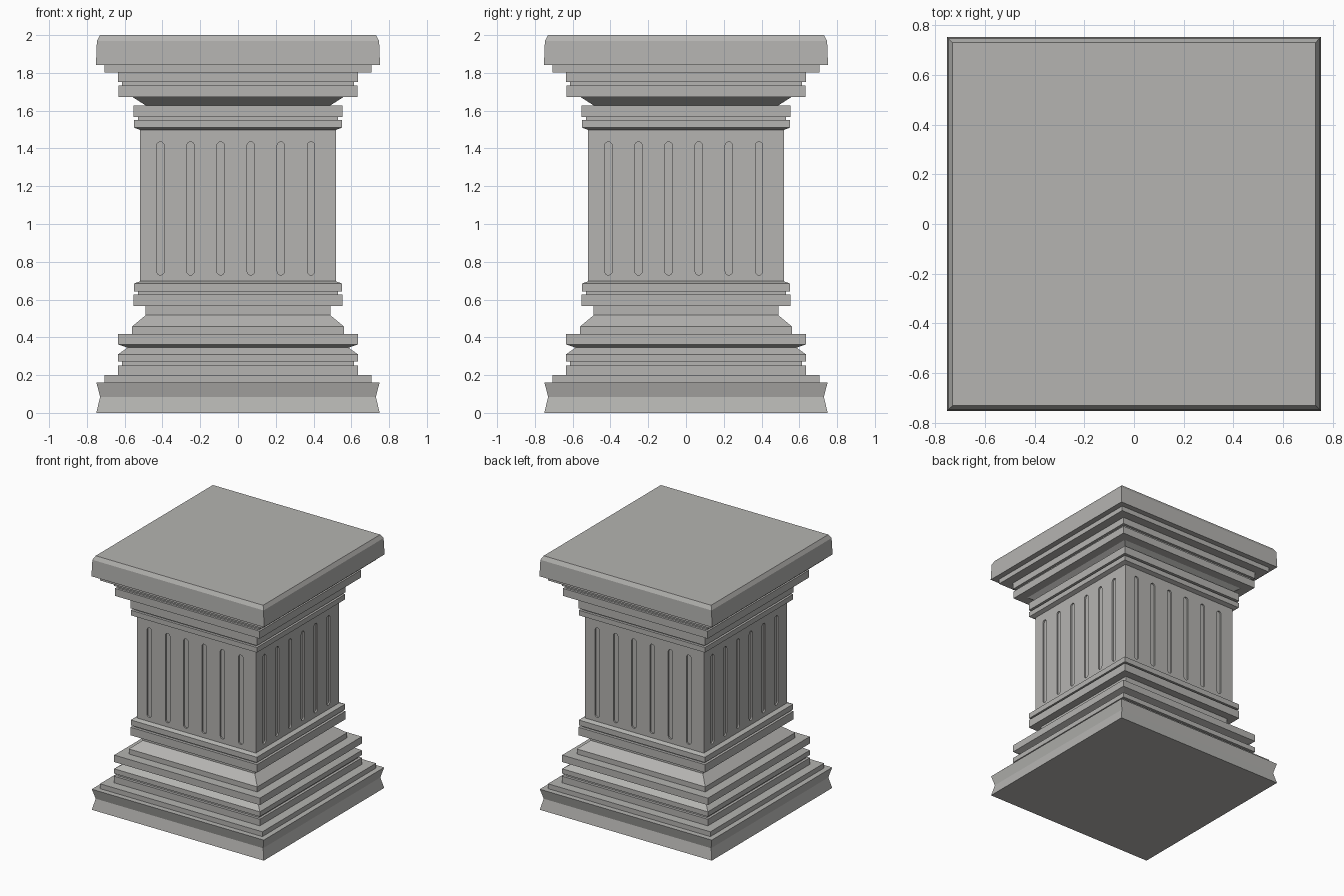
import bpy, bmesh, math
from mathutils import Matrix, Vector

if "Cube" in bpy.data.objects:
    bpy.data.objects.remove(bpy.data.objects["Cube"])

# Moulding profile: (half width, height), bottom to top
BASE = [(.75, 0), (.73, .085), (.75, .162), (.708, .162), (.708, .2), (.636, .2),
        (.636, .252), (.615, .252), (.615, .272), (.635, .272), (.635, .31),
        (.585, .345), (.635, .363), (.635, .418), (.56, .418), (.56, .458),
        (.489, .517), (.489, .565), (.552, .565), (.552, .628), (.53, .628),
        (.53, .643), (.55, .643), (.55, .685)]
SHAFT = [(.518, .697), (.518, 1.498)]
CAPITAL = [(.55, 1.51), (.55, 1.55), (.53, 1.55), (.53, 1.566), (.552, 1.566),
           (.552, 1.628), (.489, 1.628), (.56, 1.673), (.632, 1.673), (.632, 1.732),
           (.615, 1.732), (.615, 1.752), (.636, 1.752), (.636, 1.803), (.708, 1.803),
           (.708, 1.841), (.752, 1.841), (.747, 1.97), (.73, 2.0)]


def make_object(name, bm):
    bmesh.ops.recalc_face_normals(bm, faces=bm.faces)
    mesh = bpy.data.meshes.new(name)
    bm.to_mesh(mesh)
    bm.free()
    obj = bpy.data.objects.new(name, mesh)
    bpy.context.collection.objects.link(obj)
    return obj


def square_lathe(name, profile):
    """Sweep a profile around a square plan, capped at both ends."""
    bm = bmesh.new()
    rings = [[bm.verts.new((sx * r, sy * r, z)) for sx, sy in ((-1, -1), (1, -1), (1, 1), (-1, 1))]
             for r, z in profile]
    for lo, hi in zip(rings, rings[1:]):
        for i in range(4):
            j = (i + 1) % 4
            bm.faces.new((lo[i], lo[j], hi[j], hi[i]))
    bm.faces.new(rings[0])
    bm.faces.new(rings[-1])
    return make_object(name, bm)


def add_flute(bm, x, turn, radius=.0195, z0=.73, z1=1.435, depth=.012, steps=8):
    """Round-ended slot cutter sunk into one side of the shaft."""
    outline = []
    for zc, start in ((z1 - radius, 0), (z0 + radius, math.pi)):
        for k in range(steps + 1):
            a = start + math.pi * k / steps
            outline.append((x + radius * math.cos(a), zc + radius * math.sin(a)))
    rings = [[bm.verts.new(turn @ Vector((px, y, pz))) for px, pz in outline]
             for y in (-.54, -.518 + depth)]
    n = len(outline)
    for i in range(n):
        j = (i + 1) % n
        bm.faces.new((rings[0][i], rings[0][j], rings[1][j], rings[1][i]))
    bm.faces.new(rings[0])
    bm.faces.new(rings[1])


# Pedestal body
pedestal = square_lathe("pedestal", BASE + SHAFT + CAPITAL)
stone = bpy.data.materials.new("stone")
stone.diffuse_color = (.46, .455, .44, 1)
stone.use_nodes = True
stone.node_tree.nodes["Principled BSDF"].inputs["Base Color"].default_value = stone.diffuse_color
pedestal.data.materials.append(stone)

# Six flutes on each of the four sides
bm = bmesh.new()
for side in range(4):
    turn = Matrix.Rotation(side * math.pi / 2, 3, 'Z')
    for i in range(6):
        add_flute(bm, -.411 + .1595 * i, turn)
cutter = make_object("flute_cutter", bm)
cutter.data.materials.append(stone)
cutter.hide_render = True
cutter.hide_set(True)

cut = pedestal.modifiers.new("flutes", 'BOOLEAN')
cut.operation = 'DIFFERENCE'
cut.solver = 'EXACT'
cut.object = cutter
